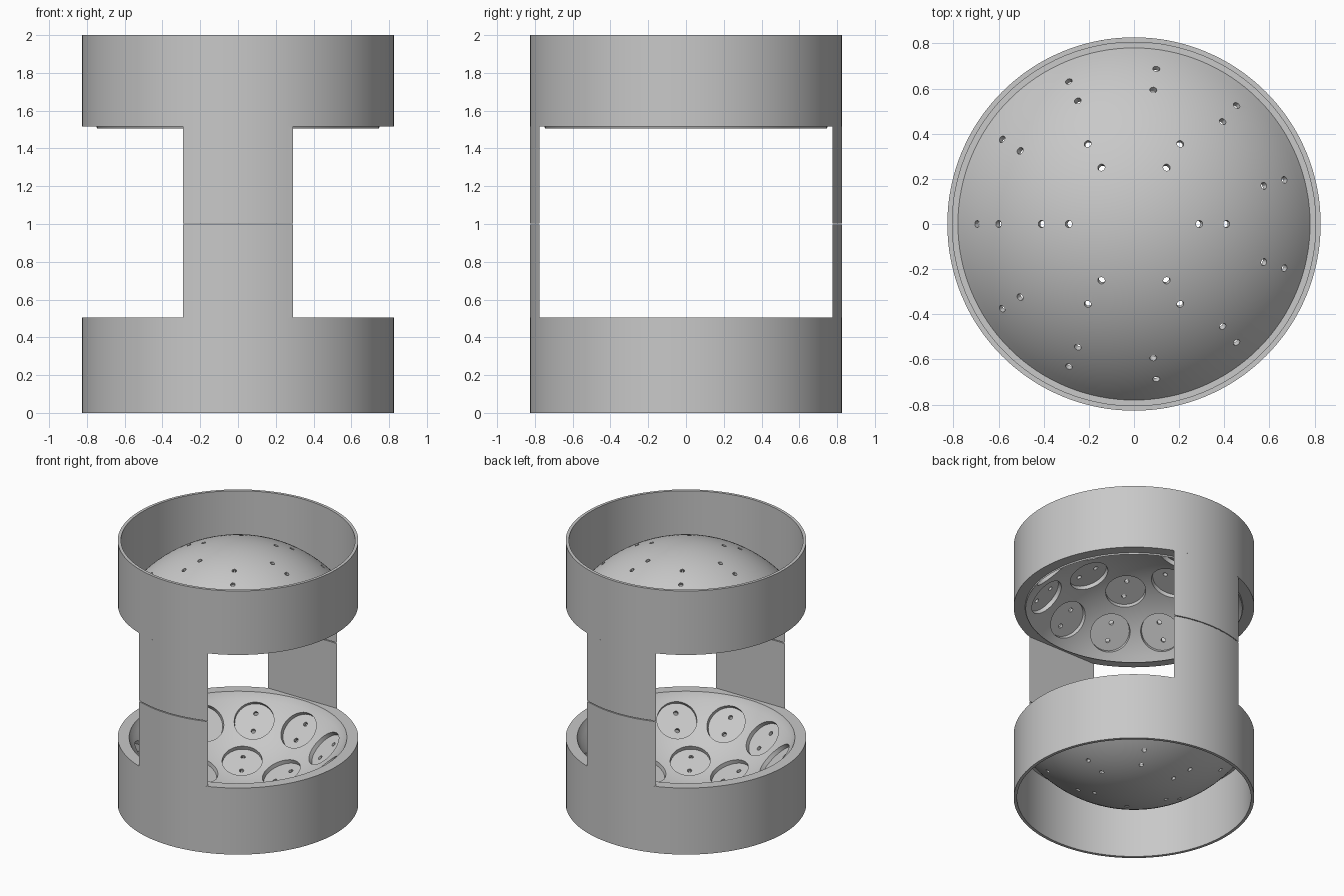
import bpy, bmesh, math
from mathutils import Vector, Matrix

if "Cube" in bpy.data.objects:
    bpy.data.objects.remove(bpy.data.objects["Cube"], do_unlink=True)

R_OUT, R_WALL, R_LEDGE, R_LIP = 0.827, 0.805, 0.78, 0.745
SPHERE_IN, SPHERE_OUT, FLOOR = 0.90, 0.948, 0.92
POST_HALF, GAP = 0.29, 0.003
# number of sockets and polar angle of each ring of sockets
RINGS = [(6, math.radians(21.7)), (11, math.radians(43.2))]

grey = bpy.data.materials.new("plain grey")
grey.use_nodes = True
colour = (0.58, 0.58, 0.58, 1)
grey.diffuse_color = colour
grey.node_tree.nodes["Principled BSDF"].inputs["Base Color"].default_value = colour


def make_object(name, bm):
    bmesh.ops.recalc_face_normals(bm, faces=bm.faces[:])
    mesh = bpy.data.meshes.new(name)
    bm.to_mesh(mesh)
    bm.free()
    obj = bpy.data.objects.new(name, mesh)
    bpy.context.collection.objects.link(obj)
    mesh.materials.append(grey)
    return obj


def smooth(obj):
    bpy.ops.object.select_all(action='DESELECT')
    obj.select_set(True)
    bpy.context.view_layer.objects.active = obj
    bpy.ops.object.shade_smooth_by_angle(angle=math.radians(30))


def arc(radius, end_r, steps=20):
    end = math.asin(end_r / radius)
    return [(radius * math.sin(end * i / steps), radius * math.cos(end * i / steps))
            for i in range(steps + 1)]


def lathe(name, profile, side):
    bm = bmesh.new()
    verts = [bm.verts.new((r, 0, 1 + side * z)) for r, z in profile]
    edges = [bm.edges.new(pair) for pair in zip(verts, verts[1:])]
    bmesh.ops.spin(bm, geom=verts + edges, cent=(0, 0, 0), axis=(0, 0, 1),
                   angle=math.tau, steps=128)
    bmesh.ops.remove_doubles(bm, verts=bm.verts[:], dist=0.0001)
    return make_object(name, bm)


def rod(bm, direction, offset, radius, near, far, segments):
    """Cylinder along a ray from the common focus."""
    centre = Vector((0, 0, 1)) + direction * (near + far) / 2 + offset
    turn = direction.to_track_quat('Z', 'Y').to_matrix().to_4x4()
    bmesh.ops.create_cone(bm, cap_ends=True, segments=segments, radius1=radius,
                          radius2=radius, depth=far - near,
                          matrix=Matrix.Translation(centre) @ turn)


def sockets(side):
    """Cutters for round pockets and for the paired pin holes."""
    pockets, holes = bmesh.new(), bmesh.new()
    for count, tilt in RINGS:
        for i in range(count):
            a = math.pi + math.tau * i / count
            radial = Vector((math.cos(a), math.sin(a), 0))
            up = Vector((0, 0, side))
            direction = radial * math.sin(tilt) + up * math.cos(tilt)
            across = radial * math.cos(tilt) - up * math.sin(tilt)
            rod(pockets, direction, Vector(), 0.138, 0.78, FLOOR, 40)
            for sign in (-1, 1):
                rod(holes, direction, across * 0.065 * sign, 0.016, 0.85, 1.0, 12)
    return [make_object("pocket_cutter", pockets), make_object("hole_cutter", holes)]


def cut(obj, cutters):
    for cutter in cutters:
        cutter.hide_render = True
        mod = obj.modifiers.new("cut", 'BOOLEAN')
        mod.operation, mod.solver, mod.object = 'DIFFERENCE', 'EXACT', cutter
    graph = bpy.context.evaluated_depsgraph_get()
    mesh = bpy.data.meshes.new_from_object(obj.evaluated_get(graph))
    obj.modifiers.clear()
    obj.data = mesh
    for cutter in cutters:
        bpy.data.objects.remove(cutter, do_unlink=True)


def post(name, side, facing, rim):
    """Slice of the outer cylinder between a flat chord and the arc."""
    bm = bmesh.new()
    half = math.asin(POST_HALF / R_OUT)
    steps = 16
    angles = [half * (2 * i / steps - 1) for i in range(steps + 1)]
    base = [bm.verts.new((R_OUT * math.sin(a), facing * R_OUT * math.cos(a), 1 + side * GAP))
            for a in angles]
    face = bm.faces.new(base)
    result = bmesh.ops.extrude_face_region(bm, geom=[face])
    moved = [v for v in result["geom"] if isinstance(v, bmesh.types.BMVert)]
    bmesh.ops.translate(bm, verts=moved, vec=(0, 0, side * (rim - GAP)))
    smooth(make_object(name, bm))


# Two mirrored bowls facing the middle, each with its skirt and half posts
for label, side, rim in (("upper", 1, 0.515), ("lower", -1, 0.495)):
    ledge = math.sqrt(SPHERE_OUT ** 2 - R_LEDGE ** 2)
    profile = arc(SPHERE_IN, R_LIP)
    profile += [(R_LIP + 0.004, rim), (R_OUT, rim), (R_OUT, 1), (R_WALL, 1), (R_WALL, ledge)]
    profile += arc(SPHERE_OUT, R_LEDGE)[::-1]
    bowl = lathe(label + "_bowl", profile, side)
    cut(bowl, sockets(side))
    smooth(bowl)
    for where, facing in (("front", -1), ("back", 1)):
        post(f"{label}_{where}_post", side, facing, rim)
